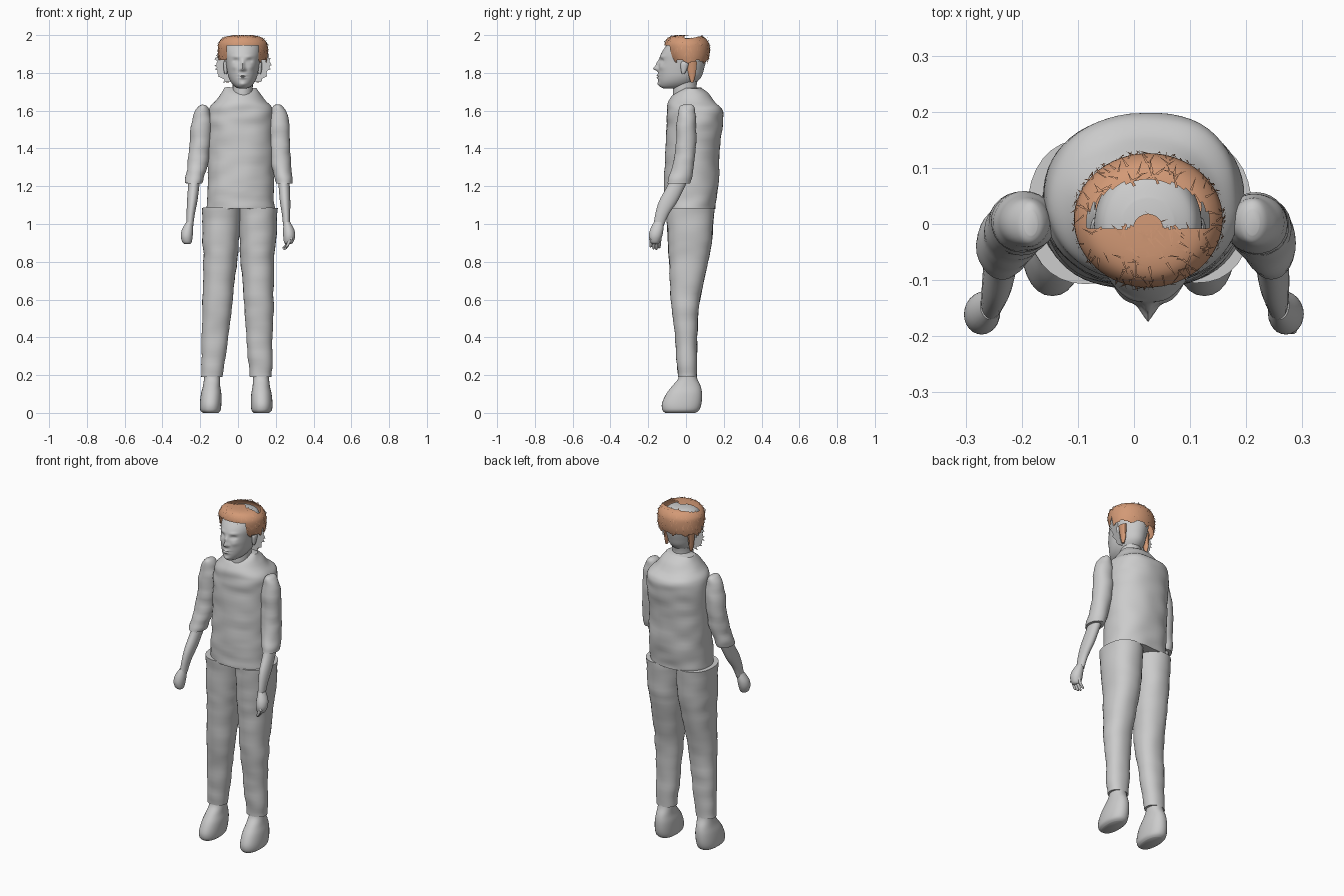
import bpy, bmesh, math, random
from mathutils import Vector, noise

random.seed(4)
if "Cube" in bpy.data.objects:
    bpy.data.objects.remove(bpy.data.objects["Cube"])


def material(name, color):
    m = bpy.data.materials.new(name)
    m.use_nodes = True
    m.diffuse_color = (*color, 1)
    m.node_tree.nodes["Principled BSDF"].inputs["Base Color"].default_value = (*color, 1)
    return m


GREY = material("plain grey", (0.6, 0.6, 0.6))
TAN = material("tan hair", (0.65, 0.32, 0.18))


def finish(name, bm, mat, angle=50):
    bmesh.ops.recalc_face_normals(bm, faces=bm.faces)
    mesh = bpy.data.meshes.new(name)
    bm.to_mesh(mesh)
    bm.free()
    mesh.materials.append(mat)
    mesh.shade_smooth()
    mesh.set_sharp_from_angle(angle=math.radians(angle))
    obj = bpy.data.objects.new(name, mesh)
    bpy.context.collection.objects.link(obj)
    return obj


def spline(a, b, c, d, t):
    return 0.5 * (2 * b + (c - a) * t + (2 * a - 5 * b + 4 * c - d) * t * t
                  + (3 * b - a - 3 * c + d) * t ** 3)


def refine(rings, steps):
    """Smoothly interpolated rings between the given ones."""
    out, last = [], len(rings) - 1
    for i in range(last):
        four = [rings[max(0, min(last, i + k))] for k in (-1, 0, 1, 2)]
        for s in range(steps):
            out.append([spline(*v, s / steps) for v in zip(*four)])
    return out + [rings[-1]]


def loft(rings, steps=4, segs=24, power=2.0, caps=True):
    """Stack of rounded rings, each (z, x min, x max, y min, y max)."""
    bm = bmesh.new()
    loops = []
    for z, x0, x1, y0, y1 in refine(rings, steps):
        loop = []
        for k in range(segs):
            a = math.tau * k / segs
            c, s = math.cos(a), math.sin(a)
            px = math.copysign(abs(c) ** (2 / power), c)
            py = math.copysign(abs(s) ** (2 / power), s)
            loop.append(bm.verts.new(((x0 + x1 + px * (x1 - x0)) / 2,
                                      (y0 + y1 + py * (y1 - y0)) / 2, z)))
        loops.append(loop)
    for low, high in zip(loops, loops[1:]):
        for k in range(segs):
            n = (k + 1) % segs
            bm.faces.new((low[k], low[n], high[n], high[k]))
    if caps:
        bm.faces.new(loops[0])
        bm.faces.new(loops[-1])
    return bm


def wrinkle(bm, amount, scale):
    bm.normal_update()
    for v in bm.verts:
        p = Vector((v.co.x, v.co.y, v.co.z * 2)) * scale
        v.co += v.normal * amount * noise.noise(p)


def to_side(rings, s, lean, pivot):
    """Left side is a mirror image with a slight lean to one side."""
    out = []
    for z, x0, x1, y0, y1 in rings:
        d = lean * (z - pivot)
        out.append((z, x0 + d, x1 + d, y0, y1) if s > 0 else (z, -x1, -x0, y0, y1))
    return out


# Shirt body with soft creases
bm = loft([(1.08, -.165, .195, -.115, .155), (1.2, -.163, .19, -.117, .17),
           (1.4, -.16, .19, -.108, .178), (1.55, -.16, .195, -.103, .195),
           (1.61, -.15, .185, -.1, .192), (1.65, -.118, .148, -.092, .155),
           (1.69, -.088, .118, -.06, .115), (1.72, -.07, .1, -.012, .08)],
          steps=8, segs=56, power=2.25)
wrinkle(bm, .007, 9)
finish("shirt_body", bm, GREY)

# Limb shapes
leg = [(.19, .082, .196, -.042, .058), (.3, .066, .195, -.05, .06),
       (.45, .046, .192, -.062, .062), (.6, .03, .188, -.08, .075),
       (.8, .006, .184, -.09, .118), (.92, -.008, .188, -.097, .138),
       (1.085, -.016, .19, -.105, .15)]
foot = [(0, .105, .185, -.11, .05), (.015, .092, .2, -.125, .07),
        (.05, .088, .202, -.127, .082), (.1, .088, .196, -.105, .085),
        (.14, .094, .186, -.075, .078), (.18, .095, .18, -.042, .06),
        (.22, .097, .178, -.035, .053)]
sleeve = [(1.215, .19, .278, -.1, .02), (1.25, .18, .276, -.09, .03),
          (1.32, .16, .266, -.068, .044), (1.42, .145, .257, -.053, .055),
          (1.53, .14, .248, -.05, .055), (1.59, .148, .232, -.042, .048),
          (1.62, .16, .21, -.034, .04), (1.63, .172, .195, -.02, .025)]
forearm = [(.99, .237, .273, -.172, -.118), (1.05, .229, .272, -.163, -.092),
           (1.12, .215, .27, -.143, -.045), (1.2, .205, .264, -.1, -.005),
           (1.25, .2, .26, -.08, .015)]
palm = [(.895, .252, .285, -.18, -.145), (.905, .245, .295, -.19, -.138),
        (.935, .24, .303, -.197, -.126), (.97, .238, .297, -.19, -.12),
        (1.01, .24, .274, -.17, -.12)]


def digit(x0, x1, y0, y1, z0, z1, r):
    """Tapered finger from its tip to its root."""
    rings = []
    for t, w in ((0, .3), (.08, .8), (.5, .95), (1, 1)):
        x = x0 + (x1 - x0) * math.sin(t * math.pi / 2)
        y, z = y0 + (y1 - y0) * t, z0 + (z1 - z0) * t
        rings.append((z, x - r * w, x + r * w, y - r * w, y + r * w))
    return rings


for s, side in ((1, "left"), (-1, "right")):
    bm = loft(to_side(leg, s, .045, .6), steps=6, segs=32, power=2.2)
    wrinkle(bm, .006, 8)
    finish(side + "_trouser_leg", bm, GREY)
    finish(side + "_shoe", loft(to_side(foot, s, .03, .7), segs=28, power=2.2), GREY)
    bm = loft(to_side(sleeve, s, .04, .95), steps=5, segs=28)
    wrinkle(bm, .006, 11)
    finish(side + "_sleeve", bm, GREY)
    finish(side + "_forearm", loft(to_side(forearm, s, .04, .95)), GREY)
    finish(side + "_palm", loft(to_side(palm, s, .04, .95)), GREY)
    for i in range(4):
        y = -.138 - .015 * i
        tip = .875 - .012 * math.sin(i + .3)
        f = digit(.238 + .006 * i, .275, y - .004, y, tip, .93, .009)
        finish(f"{side}_finger_{i + 1}", loft(f, segs=10), GREY)
    f = digit(.285, .262, -.19, -.168, .915, .985, .01)
    finish(side + "_thumb", loft(f, segs=10), GREY)

# Neck
MID = .025
finish("neck", loft([(1.6, -.045, .095, -.07, .09), (1.67, -.033, .08, -.07, .068),
                     (1.72, -.028, .078, -.068, .055), (1.8, -.03, .08, -.06, .07)]), GREY)

# Head, with facial features pushed out of or into the front
profile = [(1.718, .022, -.12, -.03), (1.728, .042, -.138, .02), (1.75, .062, -.146, .055),
           (1.78, .076, -.148, .082), (1.82, .084, -.147, .095), (1.86, .09, -.143, .105),
           (1.9, .096, -.133, .11), (1.94, .094, -.108, .105), (1.97, .08, -.08, .085),
           (1.985, .045, -.04, .045)]
bm = loft([(z, MID - r, MID + r, y0, y1) for z, r, y0, y1 in profile], steps=7, segs=88)
bumps = [(0, 1.823, .011, .011, .024), (0, 1.845, .008, .02, .014),
         (.035, 1.864, .015, .009, -.013), (.034, 1.863, .008, .005, .006),
         (.035, 1.887, .022, .007, .005), (.013, 1.817, .007, .006, .007),
         (0, 1.786, .018, .005, .009), (0, 1.774, .016, .005, .009),
         (0, 1.78, .022, .002, -.006), (0, 1.741, .018, .01, .007),
         (.045, 1.83, .016, .014, .005)]
for v in bm.verts:
    if v.co.y < -.03:
        x, z, push = abs(v.co.x - MID), v.co.z, 0
        for bx, bz, wx, wz, amp in bumps:
            push += amp * math.exp(-((x - bx) / wx) ** 2 - ((z - bz) / wz) ** 2)
        v.co.y -= push
finish("head", bm, GREY, 80)

for s, side in ((1, "left"), (-1, "right")):
    # Ear
    x = MID + s * .09
    ear = [(1.795, x - .006, x + .006, -.022, -.008), (1.81, x - .01, x + .01, -.026, .002),
           (1.845, x - .013, x + .013, -.03, .014), (1.862, x - .008, x + .008, -.02, .008)]
    finish(side + "_ear", loft(ear, segs=14), GREY)
    # Lock of hair behind the ear
    x = MID + s * .08
    lock = [(1.75, x - .008, x + .006, .025, .04), (1.79, x - .014, x + .01, .012, .052),
            (1.86, x - .014, x + .016, .0, .06)]
    finish(side + "_hair_lock", loft(lock, segs=10), TAN)
    # Ragged thin sheet beside the face
    bm = bmesh.new()
    rows = []
    n = 22
    for i in range(n + 1):
        t = i / n
        z = 1.755 + .165 * t
        out = .07 + .075 * math.sin(math.pi * (.12 + .7 * t)) + random.uniform(-.01, .01)
        rows.append([bm.verts.new((MID + s * d, .004, z + dz)) for d, dz in
                     ((.05, 0), (out, random.uniform(-.006, .006)))])
    for a, b in zip(rows, rows[1:]):
        bm.faces.new((a[0], a[1], b[1], b[0]))
    finish(side + "_ragged_sheet", bm, GREY)

# Hair shell, open at the crown and over the forehead
bm = loft([(1.85, -.1, .15, -.08, .113), (1.89, -.106, .157, -.1, .124),
           (1.93, -.107, .158, -.112, .126), (1.96, -.102, .152, -.111, .12),
           (1.985, -.08, .13, -.096, .1), (1.996, -.045, .095, -.068, .065),
           (1.999, .015, .035, -.02, .0)], steps=6, segs=64)


def is_open(c):
    x = c.x - MID
    crown = (x / .11) ** 2 + (c.y / .078) ** 2 < 1 and c.y > -.01 and c.z > 1.93
    forehead = c.y < -.03 and c.z < 1.945 and abs(x) < .085
    ragged_hem = c.z < 1.85 + .02 * abs(math.sin(40 * c.x + 25 * c.y))
    return (crown and math.hypot(x, c.y + .02) > .035) or forehead or ragged_hem


gone = [f for f in bm.faces if is_open(f.calc_center_median())]
bmesh.ops.delete(bm, geom=gone, context="FACES")
bmesh.ops.recalc_face_normals(bm, faces=bm.faces)
bm.normal_update()
spots = [(f.calc_center_median(), f.normal.copy()) for f in bm.faces]
finish("hair_shell", bm, TAN)

# Loose strands lying across the hair
bm = bmesh.new()
for i in range(260):
    p, normal = random.choice(spots)
    if normal.dot(p - Vector((MID, 0, 1.9))) < 0:
        normal = -normal
    rand = Vector([random.uniform(-1, 1) for k in range(3)])
    t = Vector((0, 0, -1)) + rand * .7
    t = (t - normal * t.dot(normal)).normalized()
    w = normal.cross(t) * random.uniform(.0015, .003)
    start = p + normal * .002 - t * .012
    start.z = min(start.z, 1.999)
    end = p + normal * random.uniform(.003, .008) + t * random.uniform(.008, .02)
    end.z = min(end.z, 2)
    bm.faces.new([bm.verts.new(q) for q in (start - w, start + w, end)])
finish("hair_strands", bm, TAN)
